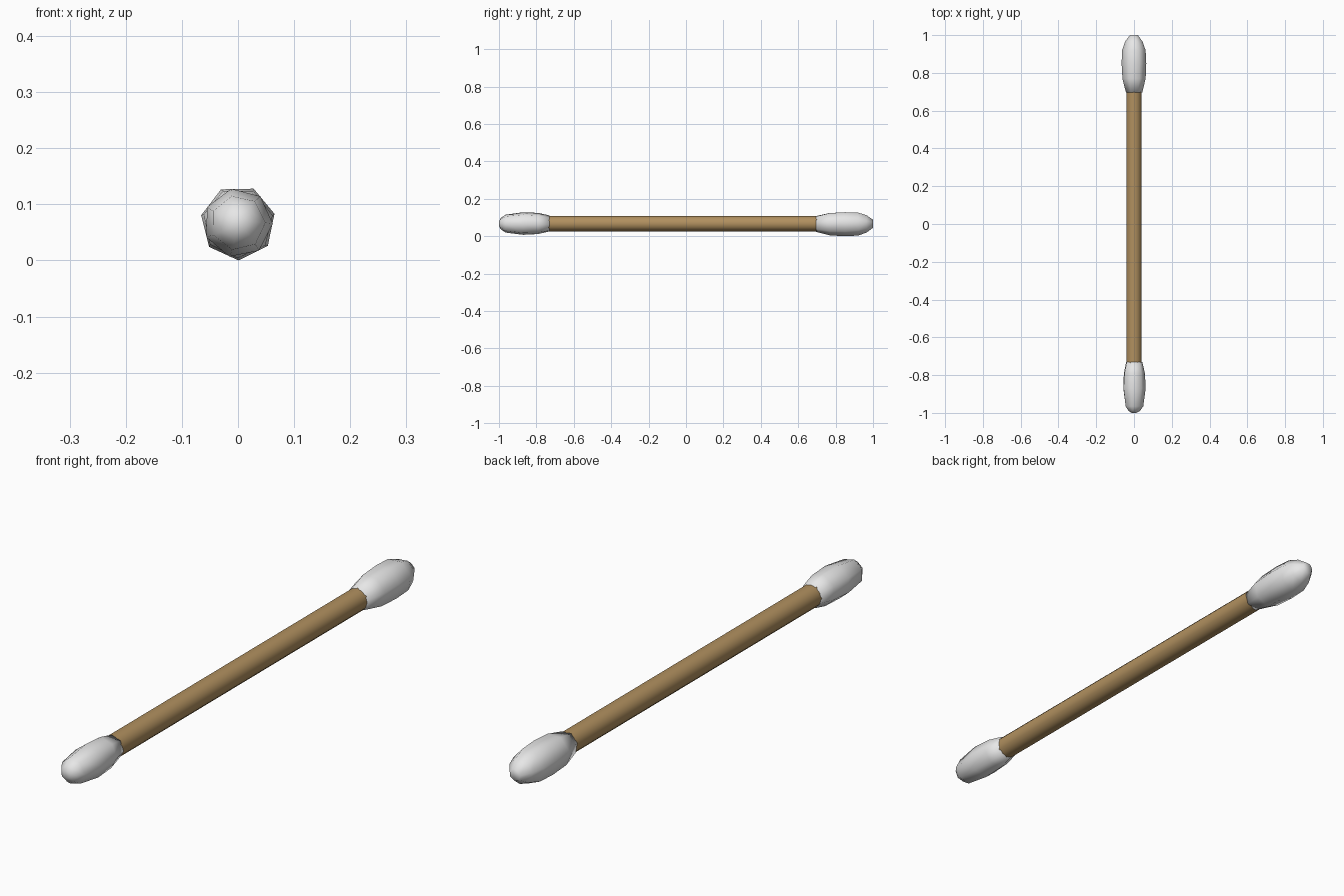
import bpy, bmesh, math

if "Cube" in bpy.data.objects:
    bpy.data.objects.remove(bpy.data.objects["Cube"], do_unlink=True)

AXIS_Z = 0.067


def material(name, rgb):
    mat = bpy.data.materials.new(name)
    mat.use_nodes = True
    mat.diffuse_color = (*rgb, 1)
    mat.node_tree.nodes["Principled BSDF"].inputs["Base Color"].default_value = (*rgb, 1)
    return mat


def lathe(name, profile, sides, start, twist, mat):
    """Turn a (y, radius) profile around the long axis, twisting each ring."""
    bm = bmesh.new()
    rings = []
    for i, (y, r) in enumerate(profile):
        turn = math.radians(start + twist * i)
        angles = [turn + math.tau * k / sides for k in range(sides)]
        rings.append([bm.verts.new((r * math.cos(a), y, AXIS_Z + r * math.sin(a)))
                      for a in angles])
    for a, b in zip(rings, rings[1:]):
        for k in range(sides):
            n = (k + 1) % sides
            bm.faces.new((a[k], a[n], b[n], b[k]))
    bm.faces.new(rings[0])
    bm.faces.new(rings[-1])
    bmesh.ops.recalc_face_normals(bm, faces=bm.faces)
    mesh = bpy.data.meshes.new(name)
    bm.to_mesh(mesh)
    bm.free()
    mesh.materials.append(mat)
    mesh.shade_smooth()
    obj = bpy.data.objects.new(name, mesh)
    bpy.context.collection.objects.link(obj)
    return obj


wood = material("tan wood", (0.44, 0.28, 0.115))
cotton = material("white cotton", (0.8, 0.8, 0.8))

# Thin stick, its ends buried in the cotton
stick = lathe("stick", [(-0.8, 0.041), (0.8, 0.041)], 12, 0, 0, wood)
stick.data.set_sharp_from_angle(angle=math.radians(40))

# Cotton buds, slightly uneven like wound fibre
lathe("front_bud", [(-0.73, 0.044), (-0.79, 0.058), (-0.87, 0.062),
                    (-0.965, 0.049), (-0.99, 0.031), (-1.0, 0.013)], 7, 46, 2, cotton)
lathe("back_bud", [(0.695, 0.044), (0.77, 0.063), (0.85, 0.067),
                   (0.92, 0.064), (0.965, 0.048), (1.0, 0.022)], 7, 10, 2, cotton)
